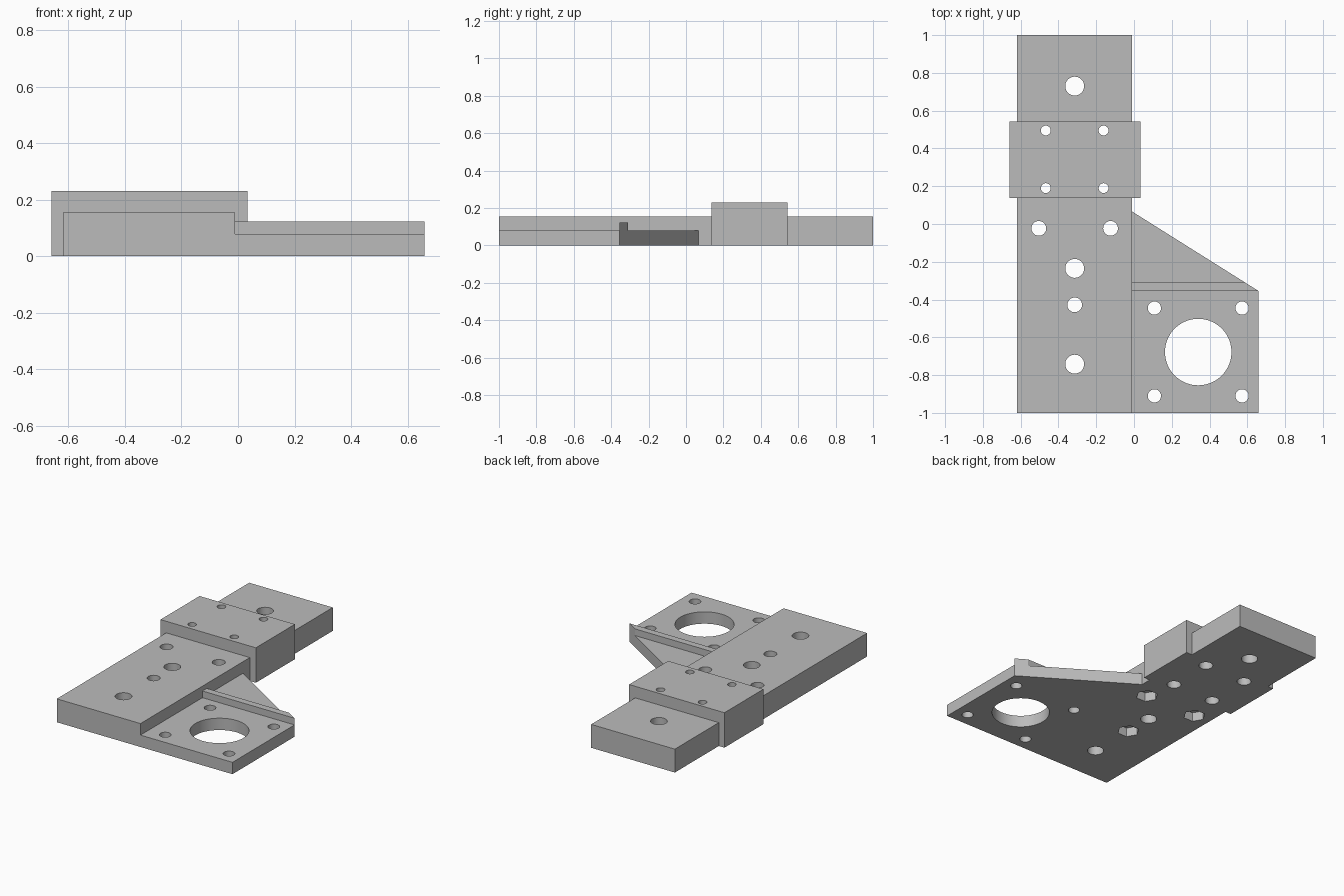
import bpy
import bmesh
import math

if "Cube" in bpy.data.objects:
    bpy.data.objects.remove(bpy.data.objects["Cube"])

grey = bpy.data.materials.new("light_grey")
grey.use_nodes = True
grey.diffuse_color = (0.5, 0.5, 0.5, 1)
grey.node_tree.nodes["Principled BSDF"].inputs["Base Color"].default_value = (0.5, 0.5, 0.5, 1)


def prism(name, outline, z0, z1):
    """Extrude a counter-clockwise outline from z0 up to z1."""
    bm = bmesh.new()
    base = bm.faces.new([bm.verts.new((x, y, z0)) for x, y in outline])
    top = bmesh.ops.extrude_face_region(bm, geom=[base])["geom"]
    for v in top:
        if isinstance(v, bmesh.types.BMVert):
            v.co.z = z1
    bmesh.ops.recalc_face_normals(bm, faces=bm.faces)
    mesh = bpy.data.meshes.new(name)
    bm.to_mesh(mesh)
    bm.free()
    mesh.materials.append(grey)
    ob = bpy.data.objects.new(name, mesh)
    bpy.context.collection.objects.link(ob)
    return ob


def rect(x0, x1, y0, y1):
    return [(x0, y0), (x1, y0), (x1, y1), (x0, y1)]


def ring(x, y, r, sides):
    angles = [2 * math.pi * i / sides for i in range(sides)]
    return [(x + r * math.cos(a), y + r * math.sin(a)) for a in angles]


def combine(body, other, operation):
    """Boolean another part into the body and discard it."""
    mod = body.modifiers.new(operation, "BOOLEAN")
    mod.operation = operation
    mod.solver = "EXACT"
    mod.object = other
    bpy.context.view_layer.objects.active = body
    bpy.ops.object.modifier_apply(modifier=mod.name)
    bpy.data.objects.remove(other)


def drill(x, y, r, z0=-0.1, z1=0.4, sides=40):
    combine(bracket, prism("drill", ring(x, y, r, sides), z0, z1), "DIFFERENCE")


MID, EDGE, RIGHT = -0.314, -0.01, 0.66
INNER = -0.1          # overlap of the side parts into the bar
BACK, RIB, TIP = -0.355, -0.31, 0.066
slant_x = RIGHT - (RIGHT - EDGE) * (RIB - BACK) / (TIP - BACK)

# Long bar, raised block, side plate with gusset, and rib
bracket = prism("mount_bracket", rect(-0.619, EDGE, -1, 1), 0, 0.154)
block = prism("raised_block", rect(MID - 0.346, MID + 0.348, 0.137, 0.543), 0, 0.23)
plate = prism("side_plate", [(INNER, -1), (RIGHT, -1), (RIGHT, BACK), (EDGE, TIP), (INNER, TIP)], 0, 0.078)
rib = prism("rib", [(INNER, BACK), (RIGHT, BACK), (slant_x, RIB), (INNER, RIB)], 0, 0.122)
combine(plate, rib, "UNION")
combine(bracket, plate, "UNION")
combine(bracket, block, "UNION")

# Centre line bolt holes
for y in (0.73, -0.235, -0.742):
    drill(MID, y, 0.05)

# Bolt holes with hexagonal nut pockets underneath
for x, y in ((MID, -0.428), (MID - 0.19, -0.023), (MID + 0.19, -0.023)):
    drill(x, y, 0.039)
    drill(x, y, 0.068, z1=0.06, sides=6)

# Counterbored screw holes in the block
for x in (MID - 0.153, MID + 0.153):
    for y in (0.19, 0.495):
        drill(x, y, 0.026)
        drill(x, y, 0.043, z1=0.1)

# Motor opening and its four screw holes
drill(0.34, -0.678, 0.176, sides=72)
for x in (0.108, 0.572):
    for y in (-0.445, -0.91):
        drill(x, y, 0.035)

bpy.ops.object.select_all(action="DESELECT")
bracket.select_set(True)
bpy.context.view_layer.objects.active = bracket
bpy.ops.object.shade_smooth_by_angle(angle=math.radians(30))
